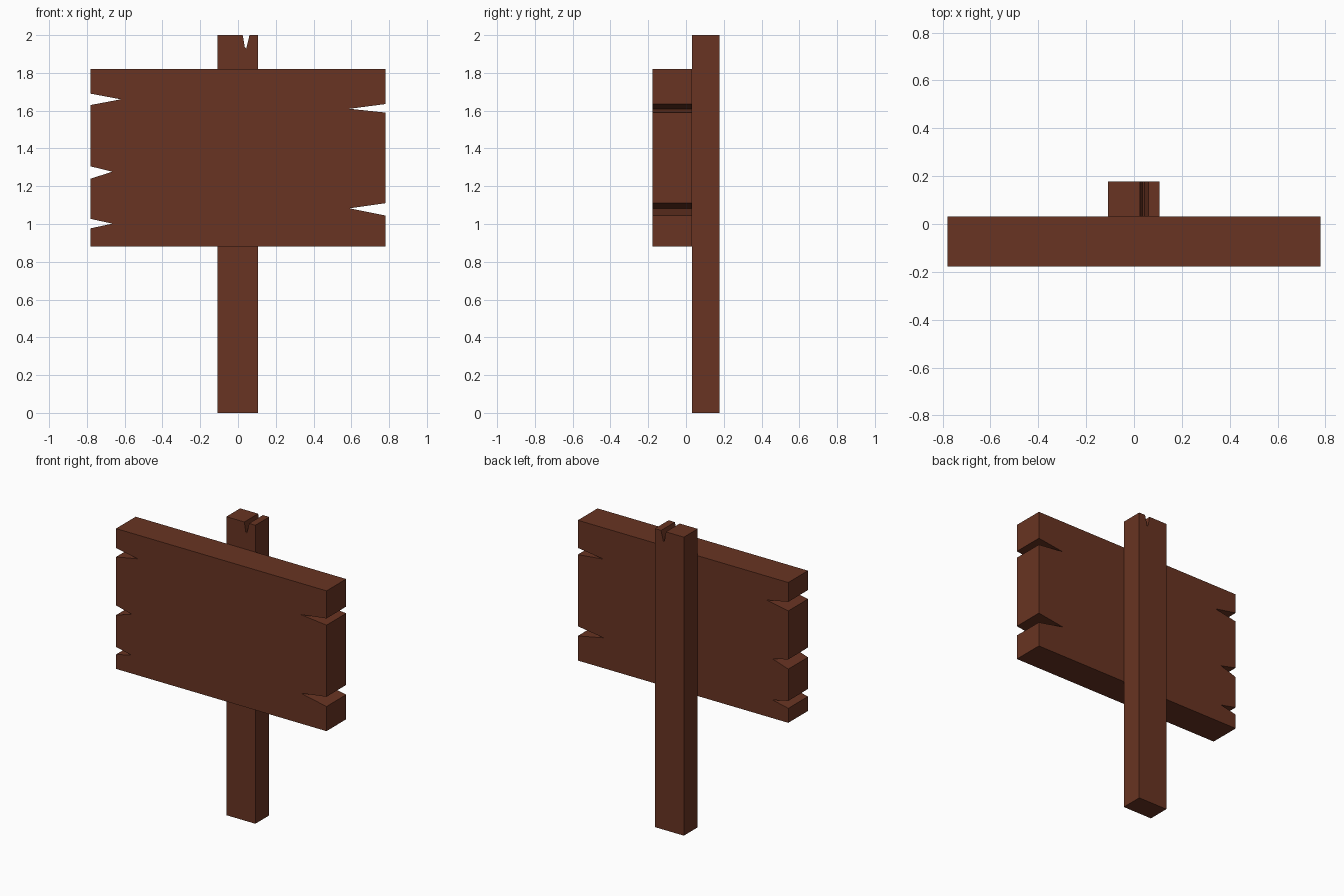
import bpy, bmesh

if "Cube" in bpy.data.objects:
    bpy.data.objects.remove(bpy.data.objects["Cube"])

wood = bpy.data.materials.new("brown wood")
wood.diffuse_color = (0.14, 0.034, 0.016, 1)
wood.use_nodes = True
wood.node_tree.nodes["Principled BSDF"].inputs["Base Color"].default_value = wood.diffuse_color


def extruded_profile(name, outline, y_front, y_back):
    """Make a solid from a front (x, z) outline, counter-clockwise seen from the front."""
    bm = bmesh.new()
    front = [bm.verts.new((x, y_front, z)) for x, z in outline]
    back = [bm.verts.new((x, y_back, z)) for x, z in outline]
    bm.faces.new(front)
    bm.faces.new(back[::-1])
    for i in range(len(outline)):
        j = (i + 1) % len(outline)
        bm.faces.new((front[i], back[i], back[j], front[j]))
    bmesh.ops.recalc_face_normals(bm, faces=bm.faces)
    mesh = bpy.data.meshes.new(name)
    bm.to_mesh(mesh)
    bm.free()
    mesh.materials.append(wood)
    obj = bpy.data.objects.new(name, mesh)
    bpy.context.collection.objects.link(obj)
    return obj


def edge_with_cracks(x, cracks):
    """Points along a board end; each crack is start z, tip x, tip z, end z."""
    points = []
    for z0, tip_x, tip_z, z1 in cracks:
        points += [(x, z0), (tip_x, tip_z), (x, z1)]
    return points


# Board with split ends
W, BOTTOM, TOP = 0.78, 0.88, 1.82
right = edge_with_cracks(W, [(1.045, 0.59, 1.083, 1.11), (1.59, 0.59, 1.61, 1.635)])
left = edge_with_cracks(-W, [(1.69, -0.62, 1.66, 1.63), (1.305, -0.665, 1.277, 1.24),
                             (1.027, -0.665, 1.002, 0.977)])
board = [(-W, BOTTOM), (W, BOTTOM)] + right + [(W, TOP), (-W, TOP)] + left
extruded_profile("sign_board", board, -0.177, 0.031)

# Post with a split in its top
post = [(-0.108, 0), (0.107, 0), (0.107, 2), (0.061, 2), (0.044, 1.93),
        (0.036, 1.935), (0.025, 2), (-0.108, 2)]
extruded_profile("post", post, 0.031, 0.177)
